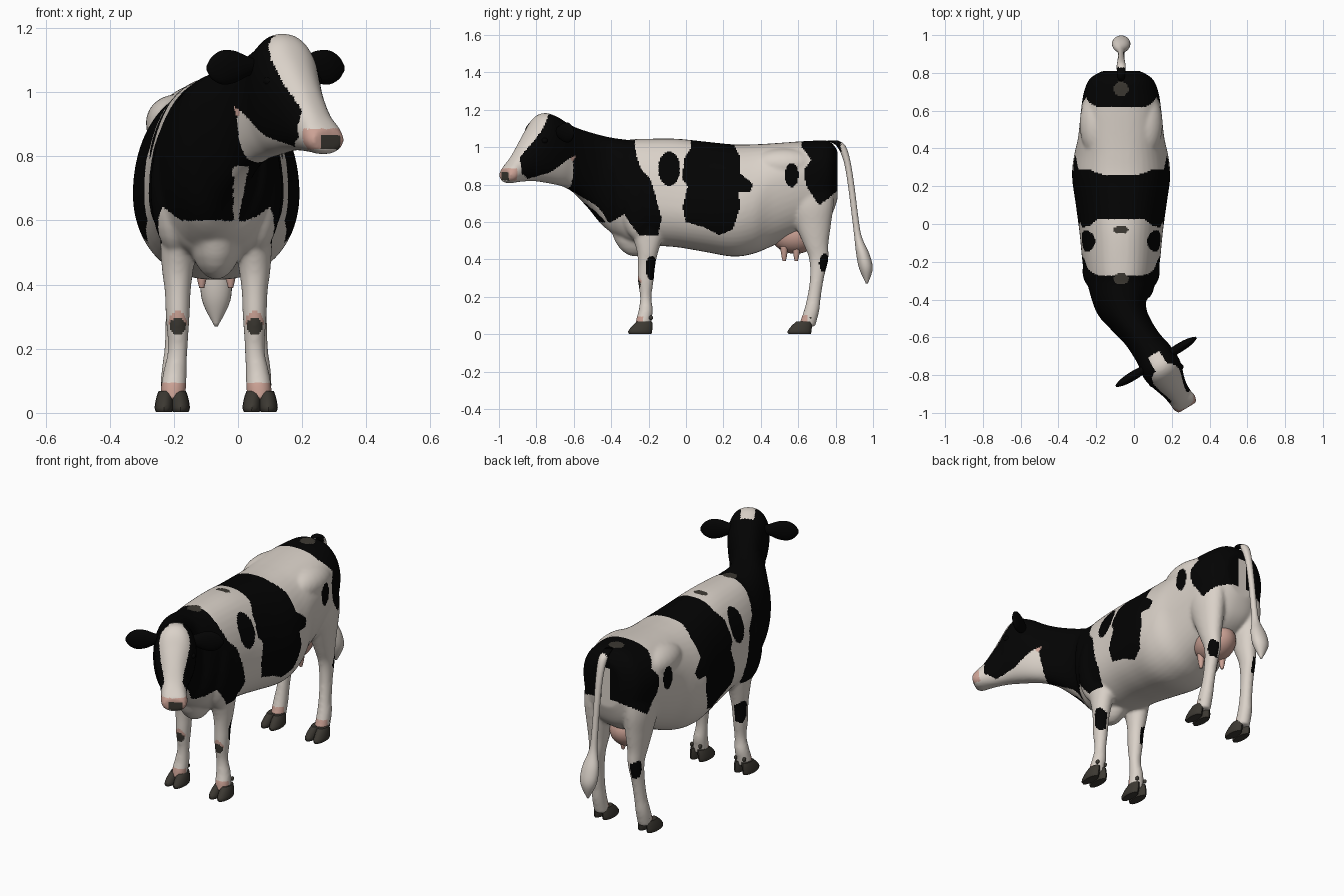
import bpy, bmesh, math
from mathutils import Vector, Matrix

CX = -0.068                                   # middle plane of the trunk
POLL = Vector((0.085, -0.66, 0))              # start of the head axis
FWD = Vector((0.518, -0.855, 0)).normalized()
LAT = Vector((-FWD.y, FWD.x, 0))              # towards the left ear
UP = Vector((0, 0, 1))

cube = bpy.data.objects.get("Cube")
if cube:
    bpy.data.objects.remove(cube)


def material(name, rgb):
    m = bpy.data.materials.new(name)
    m.use_nodes = True
    m.diffuse_color = (*rgb, 1)
    bsdf = next(n for n in m.node_tree.nodes if n.type == 'BSDF_PRINCIPLED')
    bsdf.inputs["Base Color"].default_value = (*rgb, 1)
    bsdf.inputs["Roughness"].default_value = 0.8
    return m


PALETTE = [material("cream_white", (0.7, 0.64, 0.58)),
           material("coat_black", (0.001, 0.001, 0.001)),
           material("skin_pink", (0.6, 0.36, 0.3)),
           material("hoof_grey", (0.045, 0.04, 0.032))]
WHITE, BLACK, PINK, GREY = range(len(PALETTE))


def spline(rows, steps=5):
    """Resample rows of numbers along a Catmull-Rom curve."""
    out = []
    for i in range(len(rows) - 1):
        quad = [Vector(rows[max(0, min(len(rows) - 1, i + k))]) for k in (-1, 0, 1, 2)]
        a, b, c, d = quad
        for s in range(steps):
            t = s / steps
            out.append((2 * b + (c - a) * t + (2 * a - 5 * b + 4 * c - d) * t ** 2
                        + (3 * b - a - 3 * c + d) * t ** 3) / 2)
    return out + [Vector(rows[-1])]


def ring(centre, a, b, n=24):
    angles = [math.tau * i / n for i in range(n)]
    return [centre + a * math.cos(t) + b * math.sin(t) for t in angles]


def loft(bm, rings):
    loops = [[bm.verts.new(p) for p in r] for r in rings]
    for lo, hi in zip(loops, loops[1:]):
        for i in range(len(lo)):
            j = (i + 1) % len(lo)
            bm.faces.new((lo[i], lo[j], hi[j], hi[i]))
    bm.faces.new(loops[0][::-1])
    bm.faces.new(loops[-1])


def upright(bm, rows, side=1, n=24, steps=5):
    """Loft of level ellipses: offset, y, z, x radius, y radius."""
    loft(bm, [ring(Vector((CX + side * dx, y, z)), Vector((rx, 0, 0)), Vector((0, ry, 0)), n)
              for dx, y, z, rx, ry in spline(rows, steps)])


def slices(bm, rows, n=48):
    """Loft of standing slices: x, y, top, bottom, half width, widest height."""
    rows = spline(rows)
    rings = []
    for i, (x, y, top, bot, hw, wide) in enumerate(rows):
        d = rows[min(i + 1, len(rows) - 1)] - rows[max(i - 1, 0)]
        side = Vector((-d[1], d[0], 0)).normalized()
        pts = []
        for k in range(n):
            s, c = math.sin(math.tau * k / n), math.cos(math.tau * k / n)
            w = math.copysign(abs(s) ** 0.85, s) * hw
            z = wide + c * ((top - wide) if c > 0 else (wide - bot))
            pts.append(Vector((x, y, 0)) + side * w + UP * z)
        rings.append(pts)
    loft(bm, rings)


def ball(bm, centre, radii):
    bmesh.ops.create_uvsphere(bm, u_segments=24, v_segments=14, radius=1,
                              matrix=Matrix.LocRotScale(Vector(centre), None, Vector(radii)))


def make(name, bm, rule, angle=None):
    """Turn bm into a smooth object whose faces are coloured by rule(centre)."""
    bmesh.ops.recalc_face_normals(bm, faces=bm.faces)
    mesh = bpy.data.meshes.new(name)
    bm.to_mesh(mesh)
    bm.free()
    obj = bpy.data.objects.new(name, mesh)
    bpy.context.scene.collection.objects.link(obj)
    if name == "body_skin":                   # fuse the overlapping forms
        fuse = obj.modifiers.new("fuse", 'REMESH')
        fuse.mode, fuse.voxel_size = 'VOXEL', 0.0075
        soft = obj.modifiers.new("soften", 'SMOOTH')
        soft.factor, soft.iterations = 0.5, 14
        deps = bpy.context.evaluated_depsgraph_get()
        obj.data = bpy.data.meshes.new_from_object(obj.evaluated_get(deps))
        obj.modifiers.clear()
        bpy.data.meshes.remove(mesh)
        obj.data.name = name
    obj.data.materials.clear()
    for m in PALETTE:
        obj.data.materials.append(m)
    for p in obj.data.polygons:
        p.use_smooth = True
        p.material_index = rule(p.center)
    if angle:
        bpy.ops.object.select_all(action='DESELECT')
        obj.select_set(True)
        bpy.context.view_layer.objects.active = obj
        bpy.ops.object.shade_smooth_by_angle(angle=math.radians(angle))


# Coat markings as side outlines (y, z); the cheek uses (distance from poll, z)
SHOULDER = [(-.28, 1.2), (-.27, .97), (-.24, .88), (-.19, .83), (-.13, .62), (-.15, .53), (-.25, .53),
            (-.29, .58), (-.33, .64), (-.4, .6), (-.46, .6), (-.58, .74), (-.6, .92), (-.64, .98), (-.68, 1.2)]
BARREL = [(0, 1.2), (.03, 1), (-.01, .94), (-.02, .83), (.01, .79), (-.02, .68), (0, .6), (.1, .57),
          (.18, .53), (.25, .56), (.29, .68), (.28, .76), (.34, .76), (.36, .8), (.29, .86), (.29, .95),
          (.26, 1), (.27, 1.2)]
RUMP = [(.63, 1.2), (.62, 1), (.67, .93), (.63, .88), (.64, .8), (.71, .69), (.74, .71), (.9, .84), (.9, 1.2)]
CHEEK = [(-.08, 1.2), (.1, 1.2), (.17, 1.1), (.22, 1.03), (.3, .94), (.3, .86), (.24, .83), (.13, .86),
         (.03, .93), (-.08, .98)]


def inside(poly, x, y):
    hit = False
    for (x0, y0), (x1, y1) in zip(poly, poly[1:] + poly[:1]):
        if (y0 > y) != (y1 > y) and x < x0 + (y - y0) * (x1 - x0) / (y1 - y0):
            hit = not hit
    return hit


def oval(x, y, cx, cy, rx, ry):
    return ((x - cx) / rx) ** 2 + ((y - cy) / ry) ** 2 < 1


def coat(p):
    y, z, off = p.y, p.z, abs(p.x - CX)
    u, v = (p - POLL).dot(FWD), (p - POLL).dot(LAT)
    # follow the turn of the neck so both flanks of it match
    turn = max(0, min(1, (-.4 - y) / .2))
    along = y + turn * (-.613 - .855 * u - y)
    if u > .325 and .822 < z < .885:          # muzzle
        return GREY if u > .336 and z < .867 and abs(v - .015) < .036 else PINK
    if u > -.08 and y < -.5 and inside(CHEEK, u, z) and not (u > .035 and abs(v) < .036):
        return BLACK
    if y < -.4:                               # neck, with a pale strip down the throat
        if oval(along, z, -.605, .955, .016, .03):
            return PINK
        strip = z < .77 and -.015 < p.x < (z - .6) * .2
        return BLACK if u < .03 and inside(SHOULDER, along, z) and not strip else WHITE
    if z < 0.46:                              # legs
        if y < -0.235 and oval(off, z, .12, .27, .025, .028):
            return GREY
        if y < -0.23 and (z < 0.095 or oval(off, z, .12, .285, .028, .032)):
            return PINK
        if .5 < y < .648 and z < .1:
            return PINK
        leg_spot = oval(y, z, -.185, .355, .03, .065) or oval(y, z, .74, .38, .028, .05)
        return BLACK if leg_spot and off > 0.115 else WHITE
    if z > 0.95 and any(oval(off, y, 0, c, .04, r) for c, r in ((.715, .038), (-.29, .03), (-.03, .022))):
        return GREY
    if y > 0.78 and off < 0.028 and z < 0.94:
        return WHITE
    spots = oval(y, z, -.09, .885, .058, .092) or oval(y, z, .565, .85, .036, .065)
    return BLACK if spots or any(inside(s, y, z) for s in (SHOULDER, BARREL, RUMP)) else WHITE


# Body skin: trunk, neck and head, legs, hips, shoulders and brisket fused together
skin = bmesh.new()
trunk = [(-.42, .95, .57, .08, .75), (-.36, 1.02, .52, .15, .74), (-.3, 1.04, .485, .185, .72),
         (-.2, 1.045, .475, .205, .7), (-.05, 1.045, .465, .22, .68), (.1, 1.03, .44, .24, .67),
         (.25, 1.015, .415, .26, .68), (.36, 1.015, .43, .25, .71), (.46, 1.02, .47, .228, .8),
         (.6, 1.03, .53, .213, .85), (.7, 1.035, .56, .197, .85), (.77, 1.03, .62, .165, .86),
         (.81, .98, .72, .1, .86)]
slices(skin, [(CX, *row) for row in trunk])
neck_head = [(CX, -.22, 1.035, .52, .18, .75), (CX, -.32, 1.04, .5, .178, .75), (-.065, -.42, 1.055, .56, .145, .8),
             (-.03, -.5, 1.075, .66, .11, .86), (.025, -.58, 1.1, .745, .092, .92),
             (.07, -.645, 1.13, .785, .092, .97), (.11, -.7, 1.165, .8, .1, 1.01),
             (.14, -.755, 1.183, .81, .107, 1.03), (.167, -.8, 1.16, .817, .1, 1.02),
             (.193, -.842, 1.095, .818, .083, .97), (.22, -.882, 1.025, .815, .07, .91),
             (.247, -.92, .955, .81, .066, .87), (.268, -.948, .915, .806, .068, .855),
             (.283, -.972, .885, .815, .056, .85)]
slices(skin, neck_head)
front_leg = [(.105, -.21, .72, .07, .12), (.115, -.205, .55, .06, .09), (.12, -.205, .45, .05, .06),
             (.12, -.21, .38, .041, .048), (.12, -.215, .29, .037, .043), (.12, -.215, .2, .031, .031),
             (.128, -.215, .13, .037, .038), (.133, -.225, .08, .04, .042), (.135, -.23, .04, .038, .042)]
hind_leg = [(.11, .66, .85, .07, .13), (.12, .665, .7, .075, .125), (.12, .68, .58, .062, .095),
            (.12, .695, .48, .048, .067), (.12, .71, .4, .038, .052), (.125, .7, .3, .033, .038),
            (.13, .685, .2, .032, .037), (.135, .67, .12, .037, .042), (.135, .645, .04, .038, .046)]
for side in (1, -1):
    upright(skin, front_leg, side)
    upright(skin, hind_leg, side)
    ball(skin, (CX + side * .125, .53, .905), (.095, .18, .088))
    ball(skin, (CX + side * .13, -.25, .7), (.075, .1, .2))
ball(skin, (CX, -.27, .61), (.095, .135, .195))
make("body_skin", skin, coat)

# Hooves: two claws and two dewclaws per foot
for foot, y in (("front", -.245), ("hind", .607)):
    for side, word in ((1, "left"), (-1, "right")):
        bm = bmesh.new()
        for claw in (-.026, .026):
            dx = .137 + claw
            upright(bm, [(dx, y, .002, .024, .06), (dx, y, .016, .029, .064),
                         (dx - claw * .1, y + .012, .045, .027, .054),
                         (dx - claw * .2, y + .024, .068, .022, .04)], side, 16, 3)
            ball(bm, (CX + side * dx, y + .058, .088), (.009, .011, .012))
        make(f"{foot}_{word}_hoof", bm, lambda p: GREY, 40)

# Ears and eyes
for side, word in ((1, "left"), (-1, "right")):
    bm = bmesh.new()
    root = Vector((.117, -.73, 1.085))
    leaf = [(.07, .018, .02), (.11, .023, .034), (.15, .024, .05), (.195, .021, .053),
            (.23, .013, .036), (.249, .005, .01)]
    loft(bm, [ring(root + LAT * side * d - UP * d * .04, FWD * thick, UP * tall)
              for d, thick, tall in spline(leaf)])
    make(f"{word}_ear", bm, lambda p: BLACK)
    bm = bmesh.new()
    ball(bm, POLL + FWD * .165 + LAT * side * .086 + UP * 1.035, (.018, .018, .016))
    make(f"{word}_eye", bm, lambda p: BLACK)

# Udder with four teats
bm = bmesh.new()
ball(bm, (CX, .585, .53), (.1, .13, .1))
for side in (1, -1):
    for y in (.525, .59):
        upright(bm, [(.045, y, .47, .022, .022), (.045, y, .42, .015, .015), (.045, y, .39, .008, .008)], side, 12)
make("udder", bm, lambda p: PINK)

# Tail with its tuft
bm = bmesh.new()
upright(bm, [(0, .785, 1.035, .02, .03), (0, .83, 1.005, .024, .024), (0, .862, .92, .02, .018),
             (0, .885, .78, .017, .017), (0, .905, .62, .017, .017), (0, .92, .52, .022, .02),
             (0, .945, .43, .046, .035), (0, .962, .35, .044, .036), (0, .967, .27, .005, .005)])
make("tail", bm, lambda p: BLACK if p.y < 0.828 else WHITE)
